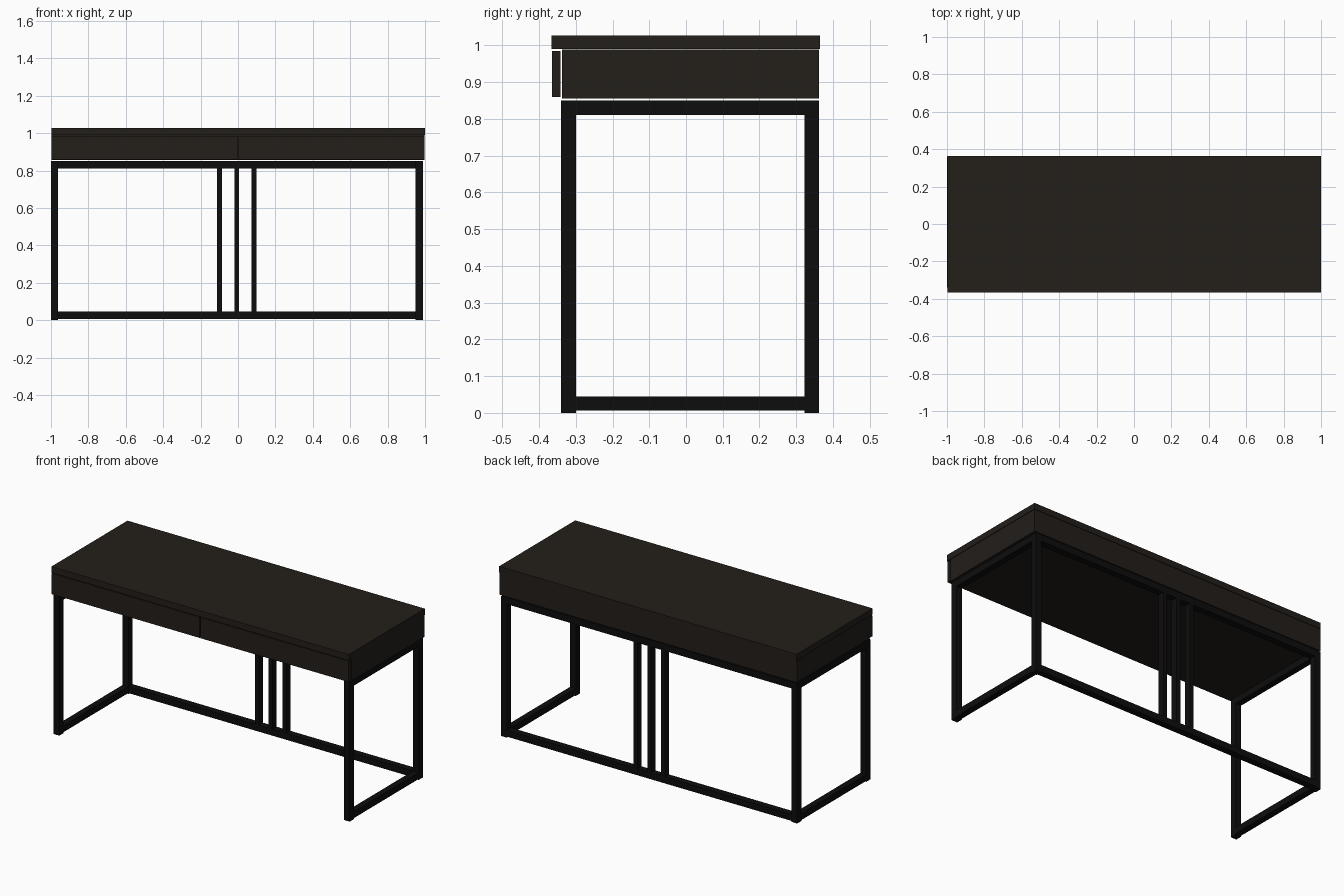
import bpy, bmesh

if "Cube" in bpy.data.objects:
    bpy.data.objects.remove(bpy.data.objects["Cube"])


def material(name, rgb):
    m = bpy.data.materials.new(name)
    m.diffuse_color = (*rgb, 1)
    m.use_nodes = True
    m.node_tree.nodes["Principled BSDF"].inputs["Base Color"].default_value = m.diffuse_color
    return m


wood = material("dark_wood", (0.017, 0.013, 0.010))
metal = material("black_metal", (0.004, 0.004, 0.004))


def box(name, x, y, z, mat):
    """Box from (min, max) ranges on each axis."""
    bm = bmesh.new()
    bmesh.ops.create_cube(bm, size=1)
    for v in bm.verts:
        v.co = [r[0] if c < 0 else r[1] for c, r in zip(v.co, (x, y, z))]
    me = bpy.data.meshes.new(name)
    bm.to_mesh(me)
    bm.free()
    me.materials.append(mat)
    ob = bpy.data.objects.new(name, me)
    bpy.context.collection.objects.link(ob)
    return ob


T = 0.04                      # tube depth
W = 0.038                     # tube width
X0, X1 = -1.0, 0.988          # frame extents
Y0, Y1 = -0.34, 0.362
TOP = 0.85
LOW, HIGH = (0.006, 0.045), (TOP - T, TOP)

# Desktop, drawer case and the two drawer fronts
box("desktop", (-0.997, 1.0), (-0.366, 0.364), (0.99, 1.027), wood)
box("drawer_case", (-0.998, 0.998), (-0.338, 0.362), (0.855, 0.989), wood)
box("drawer_front_left", (-0.997, -0.003), (-0.364, -0.342), (0.859, 0.985), wood)
box("drawer_front_right", (0.003, 0.998), (-0.364, -0.342), (0.859, 0.985), wood)

# Side frames: legs plus lower and upper side rails
for side, x in (("left", (X0, X0 + W)), ("right", (X1 - W, X1))):
    box(f"front_leg_{side}", x, (Y0, Y0 + T), (0, TOP), metal)
    box(f"back_leg_{side}", x, (Y1 - T, Y1), (0, TOP), metal)
    for level, z in (("lower", LOW), ("upper", HIGH)):
        box(f"{level}_side_rail_{side}", x, (Y0 + T, Y1 - T), z, metal)

# Back rails
for level, z in (("lower", LOW), ("upper", HIGH)):
    box(f"{level}_back_rail", (X0 + W, X1 - W), (Y1 - T, Y1), z, metal)

# Three upright bars in the middle of the back
for i in range(3):
    c = -0.099 + i * 0.0925
    box(f"back_bar_{i + 1}", (c - 0.013, c + 0.013), (Y1 - T, Y1), (LOW[1], HIGH[0]), metal)
